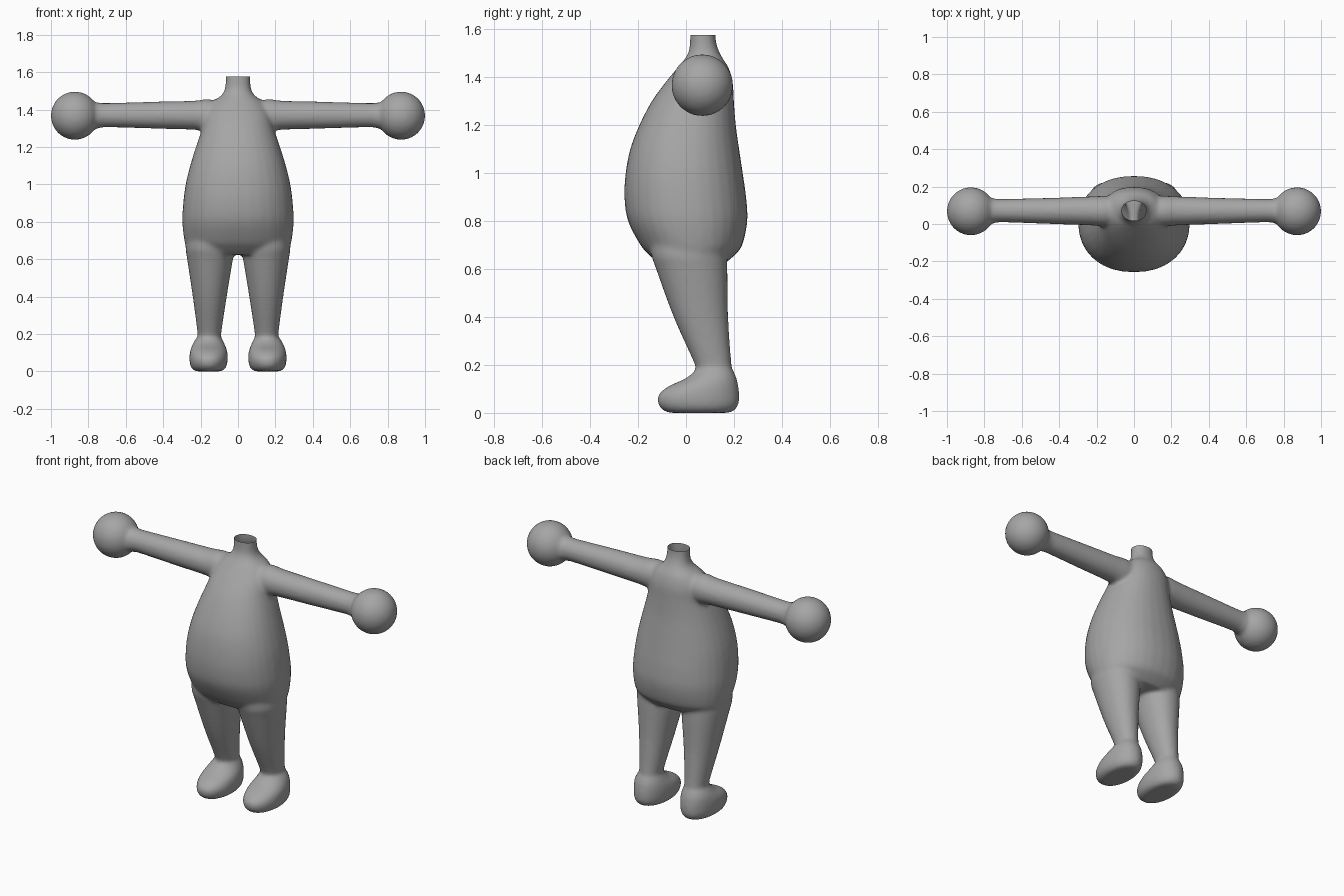
import bpy, bmesh, math
from mathutils import Vector

if "Cube" in bpy.data.objects:
    bpy.data.objects.remove(bpy.data.objects["Cube"])

SIDES = 32
grey = bpy.data.materials.new("soft grey")
grey.diffuse_color = (0.38, 0.38, 0.38, 1)
grey.use_nodes = True
grey.node_tree.nodes["Principled BSDF"].inputs["Base Color"].default_value = grey.diffuse_color


def catmull(p0, p1, p2, p3, t):
    return [0.5 * (2 * b + (c - a) * t + (2 * a - 5 * b + 4 * c - d) * t * t
                   + (3 * b - a - 3 * c + d) * t ** 3)
            for a, b, c, d in zip(p0, p1, p2, p3)]


def loft(bm, sections, place, power=2.0, steps=4):
    """Closed tube through sections (t, u_min, u_max, v_min, v_max)."""
    s = [sections[0]] + sections + [sections[-1]]
    rows = [catmull(*s[i:i + 4], k / steps)
            for i in range(len(sections) - 1) for k in range(steps)]
    rows.append(sections[-1])
    rings = []
    for t, u0, u1, v0, v1 in rows:
        ring = []
        for k in range(SIDES):
            a = 2 * math.pi * k / SIDES
            c, d = math.cos(a), math.sin(a)
            u = math.copysign(abs(c) ** (2 / power), c)
            v = math.copysign(abs(d) ** (2 / power), d)
            ring.append(bm.verts.new(place(t, (u0 + u1) / 2 + u * (u1 - u0) / 2,
                                           (v0 + v1) / 2 + v * (v1 - v0) / 2)))
        rings.append(ring)
    faces = [bm.faces.new(rings[0]), bm.faces.new(rings[-1])]
    for a, b in zip(rings, rings[1:]):
        for k in range(SIDES):
            n = (k + 1) % SIDES
            faces.append(bm.faces.new((a[k], a[n], b[n], b[k])))
    bmesh.ops.recalc_face_normals(bm, faces=faces)


bm = bmesh.new()

# Torso and neck: height, half width, front, back
torso = [(0.625, 0.23, -0.115, 0.165), (0.66, 0.272, -0.155, 0.205),
         (0.70, 0.287, -0.19, 0.235), (0.80, 0.298, -0.242, 0.256),
         (0.90, 0.293, -0.257, 0.251), (1.00, 0.28, -0.252, 0.237),
         (1.10, 0.256, -0.233, 0.222), (1.20, 0.225, -0.195, 0.208),
         (1.30, 0.192, -0.143, 0.20), (1.38, 0.172, -0.085, 0.195),
         (1.44, 0.135, -0.035, 0.178), (1.475, 0.09, -0.006, 0.156),
         (1.51, 0.07, 0.012, 0.137), (1.56, 0.066, 0.017, 0.124),
         (1.64, 0.066, 0.017, 0.124)]
loft(bm, [(z, -w, w, f, b) for z, w, f, b in torso],
     lambda t, u, v: Vector((u, v, t)), 2.2)

# Legs and feet: height, inner, outer, front, back
leg = [(0.14, 0.092, 0.215, 0.05, 0.195), (0.20, 0.09, 0.216, 0.037, 0.19),
       (0.40, 0.06, 0.242, -0.052, 0.176), (0.60, 0.027, 0.272, -0.125, 0.173),
       (0.66, 0.02, 0.28, -0.145, 0.17), (0.74, 0.02, 0.27, -0.15, 0.17)]
foot = [(0.003, 0.09, 0.225, -0.07, 0.18), (0.015, 0.07, 0.245, -0.098, 0.205),
        (0.04, 0.058, 0.257, -0.117, 0.22), (0.075, 0.054, 0.26, -0.116, 0.222),
        (0.11, 0.058, 0.256, -0.075, 0.219), (0.145, 0.071, 0.243, 0.0, 0.211),
        (0.18, 0.088, 0.222, 0.042, 0.196)]

# Arms: distance from centre, front, back, bottom, top
arm = [(0.05, 0.0, 0.14, 1.31, 1.435), (0.16, -0.012, 0.15, 1.285, 1.455),
       (0.24, -0.007, 0.147, 1.292, 1.447), (0.45, 0.0, 0.14, 1.298, 1.442),
       (0.70, 0.009, 0.134, 1.305, 1.435), (0.74, 0.006, 0.136, 1.30, 1.437),
       (0.78, 0.0, 0.14, 1.295, 1.44)]

for side in (-1, 1):
    upright = lambda t, u, v, s=side: Vector((s * u, v, t))
    sideways = lambda t, u, v, s=side: Vector((s * t, u, v))
    loft(bm, leg, upright, 2.1)
    loft(bm, foot, upright, 2.1)
    loft(bm, arm, sideways)
    # Ball hand
    ball = bmesh.ops.create_uvsphere(bm, u_segments=32, v_segments=20, radius=0.129)
    bmesh.ops.translate(bm, verts=ball["verts"], vec=(side * 0.872, 0.068, 1.367))

mesh = bpy.data.meshes.new("body")
bm.to_mesh(mesh)
bm.free()
body = bpy.data.objects.new("body", mesh)
bpy.context.collection.objects.link(body)
bpy.context.view_layer.objects.active = body
body.select_set(True)

# Fuse the parts into one skin with soft joins
remesh = body.modifiers.new("fuse", 'REMESH')
remesh.mode = 'VOXEL'
remesh.voxel_size = 0.011
soften = body.modifiers.new("soften", 'SMOOTH')
soften.factor = 0.5
soften.iterations = 8
for name in ("fuse", "soften"):
    bpy.ops.object.modifier_apply(modifier=name)

# Cut the neck open
bm = bmesh.new()
bm.from_mesh(body.data)
bmesh.ops.bisect_plane(bm, geom=bm.verts[:] + bm.edges[:] + bm.faces[:],
                       plane_co=(0, 0, 1.577), plane_no=(0, 0, 1), clear_outer=True)
low = min(v.co.z for v in bm.verts)
for v in bm.verts:
    if v.co.z < 0.1:
        v.co.z -= low * (1 - v.co.z / 0.1)
bm.to_mesh(body.data)
bm.free()

body.data.materials.clear()
body.data.materials.append(grey)
bpy.ops.object.shade_smooth_by_angle(angle=math.radians(60))
